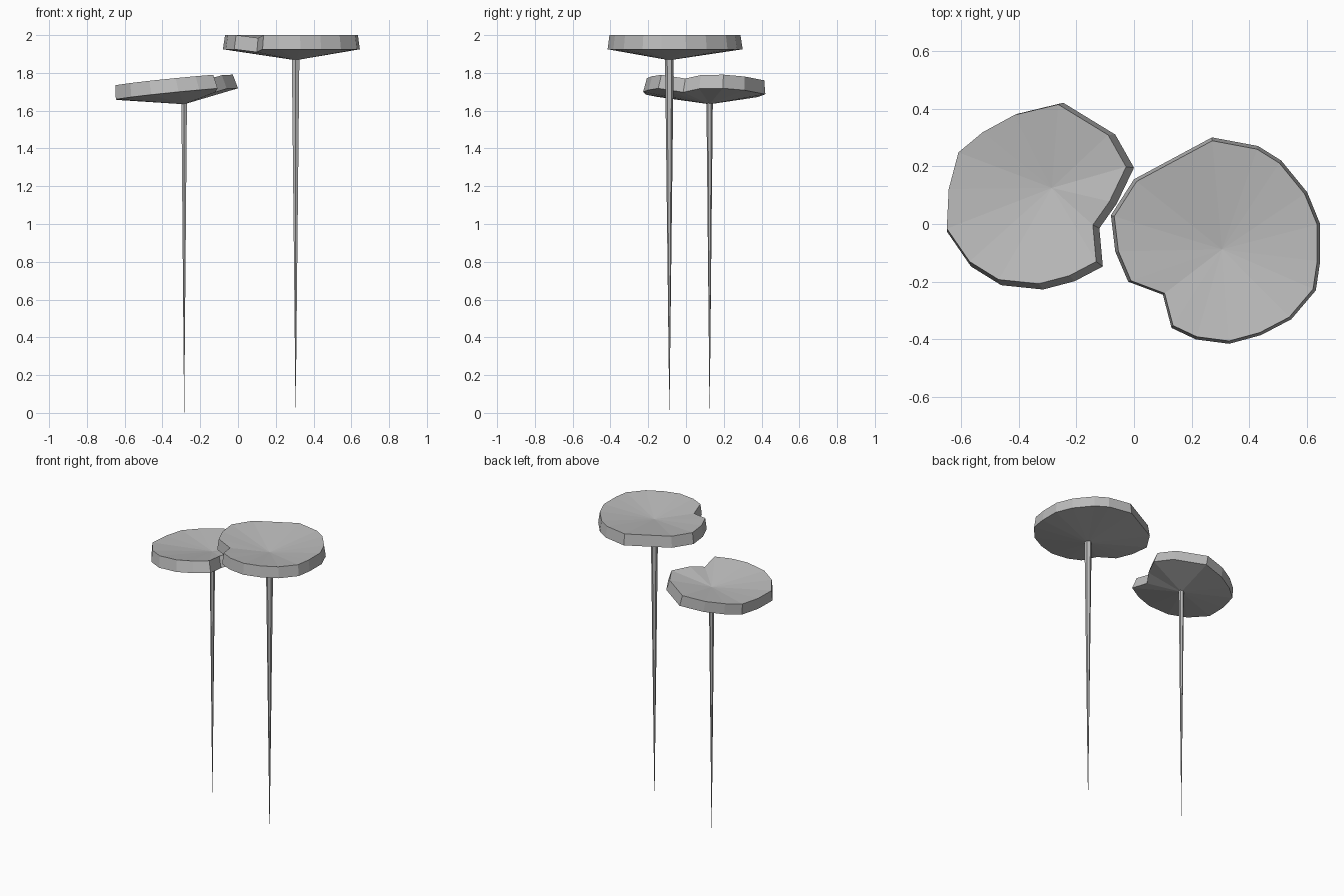
import bpy, bmesh
from mathutils import Vector

cube = bpy.data.objects.get("Cube")
if cube:
    bpy.data.objects.remove(cube, do_unlink=True)

grey = bpy.data.materials.new("plain_grey")
grey.use_nodes = True
GREY = (0.5, 0.5, 0.5, 1)
grey.diffuse_color = GREY
grey.node_tree.nodes["Principled BSDF"].inputs["Base Color"].default_value = GREY


def finish(name, bm):
    bmesh.ops.recalc_face_normals(bm, faces=bm.faces)
    mesh = bpy.data.meshes.new(name)
    bm.to_mesh(mesh)
    bm.free()
    mesh.materials.append(grey)
    obj = bpy.data.objects.new(name, mesh)
    bpy.context.collection.objects.link(obj)


def leaf(name, outline, notch, centre, height, tilt, scale, shift):
    """Notched pad: dished top fan, sloped rim wall, conical underside."""
    bm = bmesh.new()
    c = Vector(centre)

    def vert(p, drop):
        d = p - c
        return bm.verts.new((p.x, p.y, height + d.dot(Vector(tilt)) - drop))

    low, high = [], []
    for i, p in enumerate(map(Vector, outline)):
        dip = 0.015 if i == notch else 0
        low.append(vert(p, 0.075 + dip))
        high.append(vert(c + (p - c) * scale + Vector(shift), dip))
    top, bottom = vert(c, 0.05), vert(c, 0.133)
    for i in range(len(low)):
        j = (i + 1) % len(low)
        bm.faces.new((low[i], low[j], high[j], high[i]))
        bm.faces.new((high[i], high[j], top))
        bm.faces.new((low[j], low[i], bottom))
    finish(name, bm)


def stem(name, centre, top, radius):
    """Six-sided stalk tapering to a point at the ground."""
    bm = bmesh.new()
    bmesh.ops.create_cone(bm, cap_ends=True, segments=6, radius1=0.0005,
                          radius2=radius, depth=top)
    bmesh.ops.translate(bm, verts=bm.verts, vec=(*centre, top / 2))
    finish(name, bm)


# Tall level leaf on the left
left_outline = [(.27, .30), (.43, .27), (.51, .22), (.60, .11), (.645, 0),
                (.645, -.13), (.63, -.23), (.545, -.33), (.44, -.385),
                (.33, -.415), (.215, -.40), (.13, -.36), (.10, -.245),
                (-.02, -.20), (-.065, -.095), (-.08, .03), (0, .155)]
left_centre = (.305, -.088)
leaf("left_leaf", left_outline, 12, left_centre, 2.0, (0, 0), .97, (0, 0))
stem("left_stem", left_centre, 1.875, .023)

# Lower tilted leaf on the right
right_outline = [(-.245, .42), (-.065, .31), (0, .195), (-.06, .07),
                 (-.12, -.015), (-.108, -.147), (-.205, -.198),
                 (-.315, -.227), (-.46, -.212), (-.565, -.147),
                 (-.647, -.028), (-.64, .115), (-.605, .247),
                 (-.517, .32), (-.403, .382)]
right_centre = (-.285, .125)
leaf("right_leaf", right_outline, 4, right_centre, 1.767, (.1, -.03), .96,
     (-.016, .006))
stem("right_stem", right_centre, 1.645, .017)
